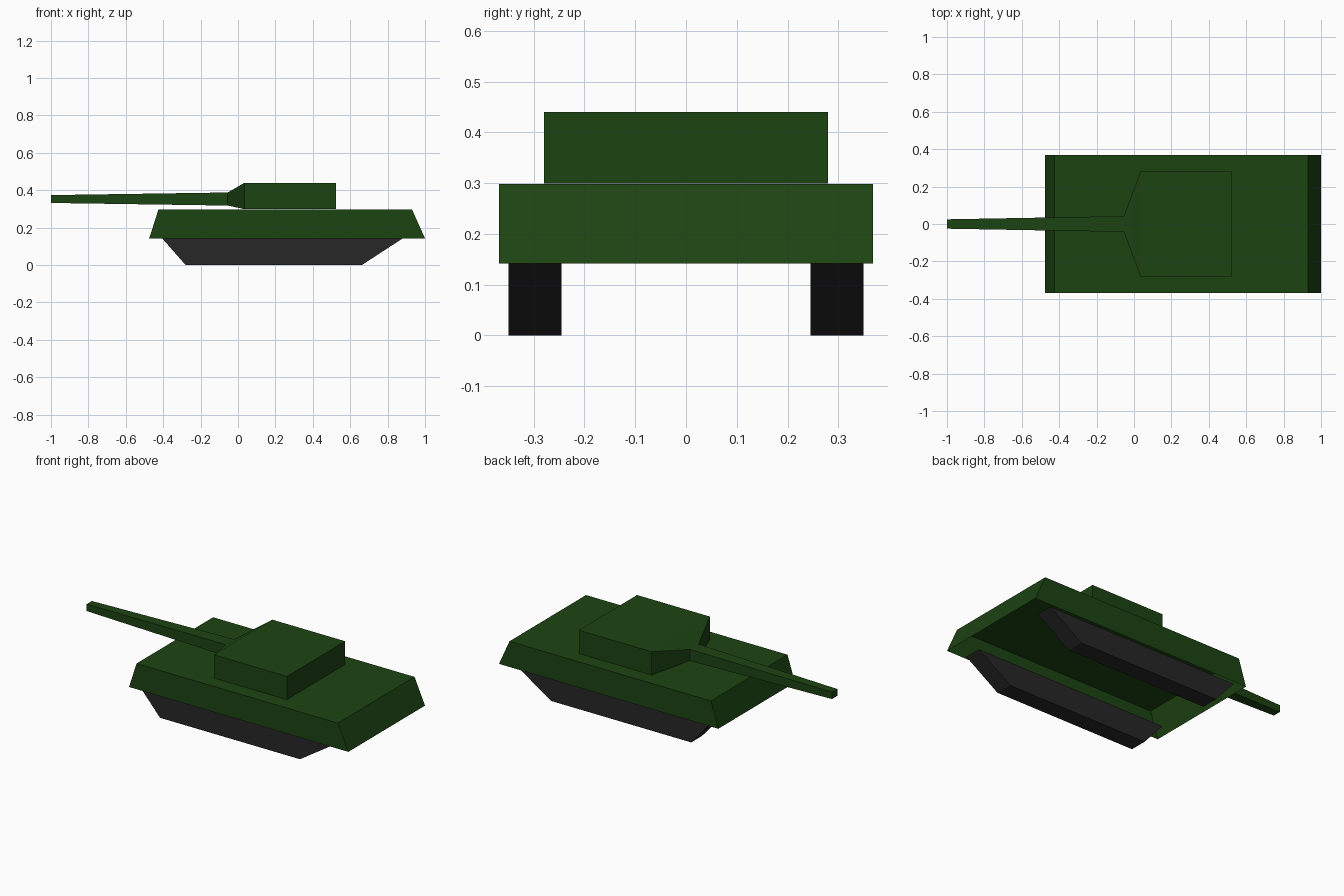
import bpy, bmesh

if "Cube" in bpy.data.objects:
    bpy.data.objects.remove(bpy.data.objects["Cube"])


def material(name, rgb):
    m = bpy.data.materials.new(name)
    m.diffuse_color = (*rgb, 1)
    m.use_nodes = True
    m.node_tree.nodes["Principled BSDF"].inputs["Base Color"].default_value = m.diffuse_color
    return m


def loft(name, rings, mat, cap_first=False, cap_last=True):
    """Skin a list of four-point rings, optionally closing the ends."""
    bm = bmesh.new()
    loops = [[bm.verts.new(p) for p in ring] for ring in rings]
    for a, b in zip(loops, loops[1:]):
        for i in range(4):
            j = (i + 1) % 4
            bm.faces.new((a[i], a[j], b[j], b[i]))
    if cap_first:
        bm.faces.new(loops[0][::-1])
    if cap_last:
        bm.faces.new(loops[-1])
    bmesh.ops.recalc_face_normals(bm, faces=bm.faces)
    mesh = bpy.data.meshes.new(name)
    bm.to_mesh(mesh)
    bm.free()
    mesh.materials.append(mat)
    obj = bpy.data.objects.new(name, mesh)
    bpy.context.collection.objects.link(obj)
    return obj


def level(x0, x1, y0, y1, z):
    """Horizontal rectangle."""
    return [(x0, y0, z), (x1, y0, z), (x1, y1, z), (x0, y1, z)]


def section(x, half_y, z0, z1):
    """Rectangle across the barrel axis."""
    return [(x, -half_y, z0), (x, half_y, z0), (x, half_y, z1), (x, -half_y, z1)]


green = material("armour_green", (0.012, 0.057, 0.006))
black = material("track_black", (0.02, 0.02, 0.02))

# Hull: sloped-end shell, open underneath
loft("hull", [level(-0.475, 1.0, -0.368, 0.368, 0.142),
              level(-0.425, 0.93, -0.368, 0.368, 0.298)], green)

# Tracks: tapered runs, open where they meet the hull level
for side, y0, y1 in (("left", -0.35, -0.245), ("right", 0.245, 0.35)):
    loft("track_" + side, [level(-0.405, 0.88, y0, y1, 0.142),
                           level(-0.28, 0.662, y0, y1, 0.0)], black)

# Turret block, tapering neck and long gun barrel
loft("turret_and_barrel", [section(0.525, 0.28, 0.299, 0.44),
                           section(0.035, 0.28, 0.299, 0.44),
                           section(-0.055, 0.042, 0.318, 0.388),
                           section(-1.0, 0.025, 0.332, 0.374)],
     green, cap_first=True)
